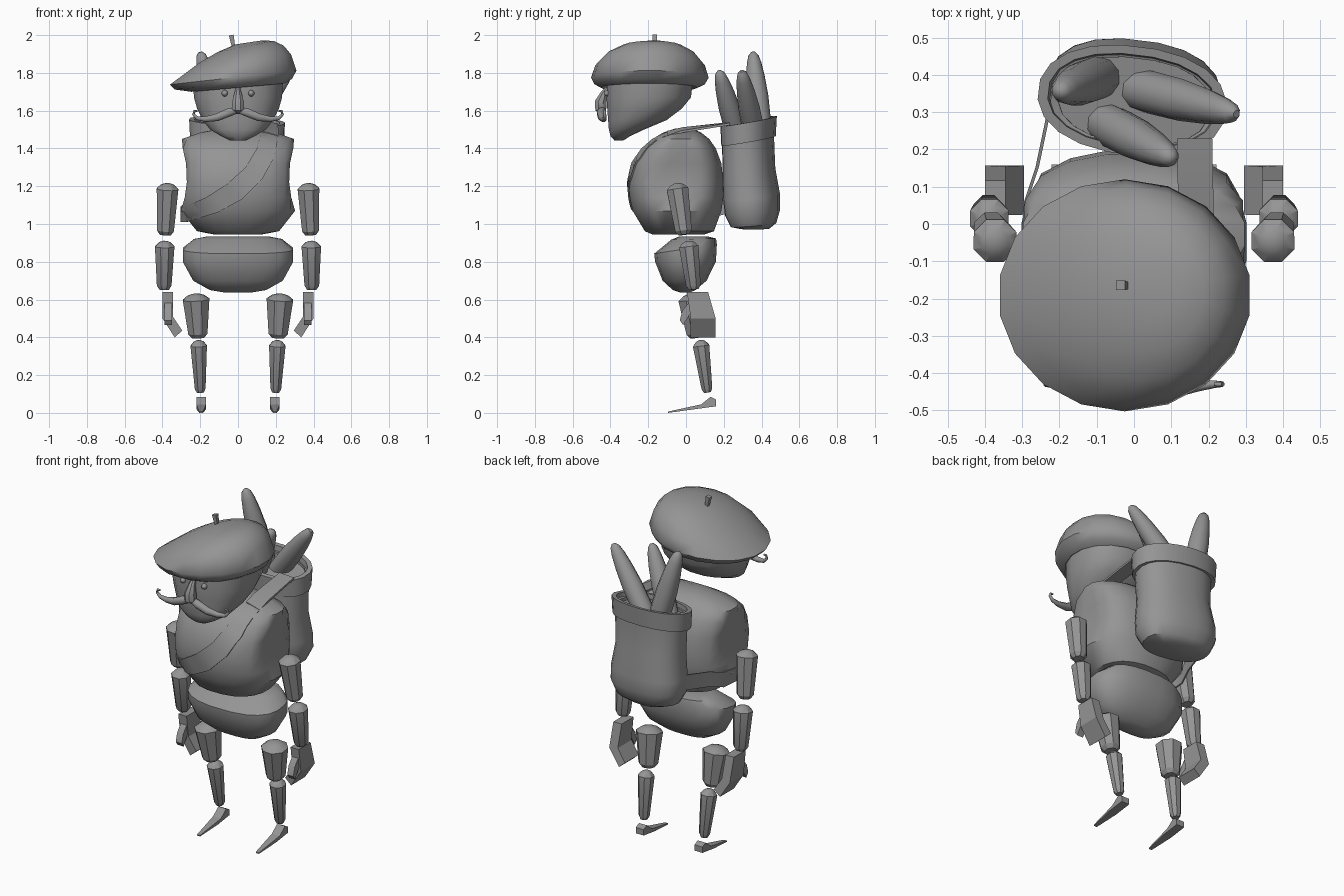
import bpy, bmesh, math
from mathutils import Vector
from mathutils.bvhtree import BVHTree

if "Cube" in bpy.data.objects:
    bpy.data.objects.remove(bpy.data.objects["Cube"])

clay = bpy.data.materials.new("clay_grey")
clay.diffuse_color = (0.3, 0.3, 0.3, 1)
clay.use_nodes = True
clay.node_tree.nodes["Principled BSDF"].inputs["Base Color"].default_value = clay.diffuse_color


def finish(name, verts, faces, angle=40):
    me = bpy.data.meshes.new(name)
    me.from_pydata([tuple(v) for v in verts], [], faces)
    bm = bmesh.new()
    bm.from_mesh(me)
    bmesh.ops.recalc_face_normals(bm, faces=bm.faces)
    bm.to_mesh(me)
    bm.free()
    ob = bpy.data.objects.new(name, me)
    bpy.context.collection.objects.link(ob)
    me.materials.append(clay)
    bpy.ops.object.select_all(action='DESELECT')
    ob.select_set(True)
    bpy.context.view_layer.objects.active = ob
    bpy.ops.object.shade_smooth_by_angle(angle=math.radians(angle))
    return ob


def skin(name, rings, angle=40):
    """Join equal rings of points with quads and cap both ends."""
    n = len(rings[0])
    verts = [p for r in rings for p in r]
    faces = [(i * n + j, i * n + (j + 1) % n, (i + 1) * n + (j + 1) % n, (i + 1) * n + j)
             for i in range(len(rings) - 1) for j in range(n)]
    faces += [tuple(range(n)), tuple(range(len(verts) - n, len(verts)))]
    return finish(name, verts, faces, angle)


def ring(cx, cz, rx, y0, y1, sx=0, sy=0, n=16, p=1.0, turn=0):
    """Level oval between y0 and y1, sloped by sx and sy."""
    cy, ry, out = (y0 + y1) / 2, (y1 - y0) / 2, []
    for k in range(n):
        a = 2 * math.pi * (k + 0.5) / n
        c, s = math.cos(a), math.sin(a)
        x = rx * math.copysign(abs(c) ** p, c)
        y = ry * math.copysign(abs(s) ** p, s)
        x, y = x * math.cos(turn) - y * math.sin(turn), x * math.sin(turn) + y * math.cos(turn)
        out.append(Vector((cx + x, cy + y, cz + sx * x + sy * y)))
    return out


def tube(name, pts, radii, n=8, angle=40):
    pts, rings = [Vector(p) for p in pts], []
    for i, p in enumerate(pts):
        d = (pts[min(i + 1, len(pts) - 1)] - pts[max(i - 1, 0)]).normalized()
        u = d.cross(Vector((0, 1, 0) if abs(d.y) < 0.8 else (1, 0, 0))).normalized()
        v = d.cross(u)
        rings.append([p + radii[i] * (u * math.cos(a) + v * math.sin(a))
                      for a in (2 * math.pi * (k + 0.5) / n for k in range(n))])
    return skin(name, rings, angle)


def limb(name, a, b, r0, r1):
    """Tapered segment with a low dome on top and a chamfered lower end."""
    a, b = Vector(a), Vector(b)
    d = (b - a).normalized()
    tube(name, [a - d * .03, a - d * .022, a, b - d * .01, b + d * .012],
         [r0 * .25, r0 * .6, r0, r1, r1 * .65], 8, 30)


def plate(name, profile, w0, w1):
    """Join two matching outlines given by functions of a profile point."""
    return skin(name, [[w0(*p) for p in profile], [w1(*p) for p in profile]], 25)


# torso with flattened arm sides
rings = [ring(0, z, rx, y0, y1, p=.85, n=20) for z, rx, y0, y1 in [
    (.945, .13, -.18, .10), (.962, .22, -.22, .15), (1.07, .31, -.285, .19), (1.14, .33, -.30, .2),
    (1.22, .335, -.307, .2), (1.32, .335, -.285, .19), (1.40, .335, -.235, .16),
    (1.45, .30, -.18, .125), (1.485, .20, -.12, .08), (1.505, .09, -.06, .03)]]
for r in rings:
    for v in r:
        lim = .27 + 1.0 * (v.z - 1.25) ** 2
        v.x = max(-lim, min(lim, v.x))
torso = skin("torso", rings)

# pelvis
skin("pelvis", [ring(0, z, rx, y0, y1, p=.8, n=20, sy=s) for z, rx, y0, y1, s in [
    (.637, .07, -.03, .02, 0), (.65, .15, -.07, .05, 0), (.70, .24, -.125, .11, 0),
    (.80, .295, -.165, .16, 0), (.868, .295, -.17, .165, .15), (.92, .235, -.08, .16, .03),
    (.933, .17, -.04, .12, 0)]])

# head
skin("head", [ring(0, z, rx, y0, y1, p=.85) for z, rx, y0, y1 in [
    (1.443, .045, -.38, -.33), (1.465, .09, -.40, -.295), (1.50, .15, -.41, -.22),
    (1.55, .19, -.415, -.10), (1.61, .22, -.42, -.02), (1.67, .237, -.425, .03),
    (1.76, .243, -.42, .04)]])

# nose, eyes, curled moustache
tube("nose", [(0, -.415, 1.72), (0, -.435, 1.69), (0, -.452, 1.645), (0, -.45, 1.61), (0, -.435, 1.595)],
     [.012, .02, .034, .034, .018])
for side, s in (("left", 1), ("right", -1)):
    e = Vector((s * .07, -.418, 1.692))
    tube(side + "_eye", [e + Vector((0, t, 0)) for t in (-.017, -.012, 0, .012, .017)],
         [.004, .012, .017, .012, .004], 10, 60)
    tube(side + "_moustache",
         [(s * x, y, z) for x, y, z in [(.0, -.44, 1.605), (.05, -.45, 1.59), (.11, -.445, 1.565),
          (.17, -.435, 1.555), (.215, -.43, 1.56), (.236, -.43, 1.58), (.23, -.43, 1.598), (.215, -.43, 1.598)]],
         [.018, .024, .022, .016, .011, .008, .007, .005], 8, 50)

# beret, slumped to one side, and its stem
skin("beret", [ring(cx, z, rx, y0, y1, sx=s, n=18) for cx, z, rx, y0, y1, s in [
    (0, 1.745, .22, -.42, .03, .09), (0, 1.722, .25, -.45, .06, .09), (-.025, 1.74, .315, -.485, .10, .09),
    (-.025, 1.775, .34, -.503, .12, .11), (-.01, 1.84, .295, -.48, .10, .2),
    (.02, 1.90, .225, -.42, .05, .2), (.04, 1.94, .15, -.34, -.02, .2), (.055, 1.961, .07, -.24, -.1, .15)]], 45)
tube("beret_stem", [(-.02, -.165, 1.92), (-.036, -.165, 2.0)], [.011, .018], 4, 30)

# arms, hands, legs and feet
for side, s in (("left", 1), ("right", -1)):
    limb(side + "_upper_arm", (s * .373, -.045, 1.185), (s * .384, -.012, .955), .062, .048)
    limb(side + "_forearm", (s * .388, .015, .88), (s * .391, .04, .665), .056, .042)
    limb(side + "_thigh", (s * .222, .03, .60), (s * .212, .055, .41), .076, .055)
    limb(side + "_shin", (s * .208, .08, .355), (s * .20, .112, .12), .047, .031)

    hand = [(.40, .64), (.40, .50), (.335, .40), (.295, .435), (.345, .51), (.345, .64)]
    plate(side + "_hand", hand,
          lambda x, z: Vector((s * x, .025 - .02 * max(0, z - .5) / .14, z)),
          lambda x, z: Vector((s * x, .157 - .04 * max(0, z - .5) / .14, z)))
    thumb = [(.02, .59), (-.02, .54), (-.033, .49), (-.015, .465), (.025, .53)]
    plate(side + "_thumb", thumb, lambda y, z: Vector((s * .35, y, z)),
          lambda y, z: Vector((s * .39, y, z)))
    foot = [(-.095, 0), (.05, .02), (.16, .035), (.16, .07), (.13, .085), (.08, .045), (-.095, .007)]
    plate(side + "_foot", foot,
          lambda y, z: Vector((s * .195 - (.026 if y > 0 else .01), y, z)),
          lambda y, z: Vector((s * .195 + (.026 if y > 0 else .01), y, z)))

# backpack sack with a hollow top
T = -.12
skin("pack_sack", [ring(cx, z, rx, y0, y1, sx=-.03, sy=s, n=20, p=.85, turn=T) for cx, z, rx, y0, y1, s in [
    (0, .975, .13, .29, .44, 0), (0, .995, .20, .24, .475, .08), (0, 1.06, .235, .21, .495, .1),
    (0, 1.14, .235, .20, .495, .1), (0, 1.28, .215, .195, .47, .1), (0, 1.46, .225, .195, .462, .15),
    (0, 1.52, .225, .195, .462, .15), (0, 1.515, .205, .215, .445, .15), (0, 1.38, .2, .215, .445, .1)]])
# thick rim band
skin("pack_rim", [ring(-.005, z, rx, y0, y1, sx=-.03, sy=.17, n=20, p=.9, turn=T) for z, rx, y0, y1 in [
    (1.44, .225, .205, .455), (1.44, .25, .19, .472), (1.545, .255, .185, .478),
    (1.545, .228, .208, .455), (1.50, .222, .212, .45)]], 30)

# bread loaves
for name, a, b, r in [("tall_loaf", (-.05, .41, 1.33), (-.2, .355, 1.91), .06),
                      ("outer_loaf", (-.1, .39, 1.33), (.275, .295, 1.81), .058),
                      ("inner_loaf", (-.15, .31, 1.33), (.105, .175, 1.81), .058)]:
    a, b = Vector(a), Vector(b)
    steps = [(0, .6), (.15, .9), (.4, 1), (.6, .98), (.78, .82), (.9, .64), (.97, .45), (1, .18)]
    tube(name, [a.lerp(b, t) for t, k in steps], [r * k for t, k in steps], 10, 50)

# sash across the chest, laid onto the torso surface
tree = BVHTree.FromPolygons([v.co for v in torso.data.vertices], [p.vertices for p in torso.data.polygons])
upper = [(.125, 1.49), (.10, 1.40), (.04, 1.30), (-.06, 1.21), (-.17, 1.14), (-.285, 1.09)]
lower = [(.215, 1.465), (.19, 1.35), (.13, 1.24), (.02, 1.13), (-.11, 1.06), (-.275, 1.01)]


def lay(x, z):
    hit = tree.ray_cast(Vector((x, -1, z)), Vector((0, 1, 0)))[0]
    return Vector((x, (hit.y if hit else -.06) - .009, z))


def band(name, pairs, off):
    off = Vector(off)
    skin(name, [[p, q, q + off, p + off] for p, q in pairs], 40)


def fine(pts, k=4):
    return [Vector(p).lerp(Vector(q), i / k) for p, q in zip(pts, pts[1:]) for i in range(k)] + [Vector(pts[-1])]


band("chest_sash", [(lay(*p), lay(*q)) for p, q in zip(fine(upper), fine(lower))], (0, .012, 0))
V = Vector
band("shoulder_strap", [(V((.125, -.10, 1.493)), V((.215, -.10, 1.468))),
                        (V((.12, -.02, 1.512)), V((.215, -.02, 1.495))),
                        (V((.115, .23, 1.54)), V((.21, .23, 1.535)))], (0, 0, -.012))
band("waist_strap", [(lay(-.285, 1.09), lay(-.275, 1.01)),
                     (V((-.305, -.06, 1.09)), V((-.305, -.06, 1.01))),
                     (V((-.295, .06, 1.10)), V((-.295, .06, 1.01))),
                     (V((-.265, .15, 1.13)), V((-.265, .15, 1.04))),
                     (V((-.225, .34, 1.17)), V((-.225, .34, 1.08)))], (.01, .004, 0))
